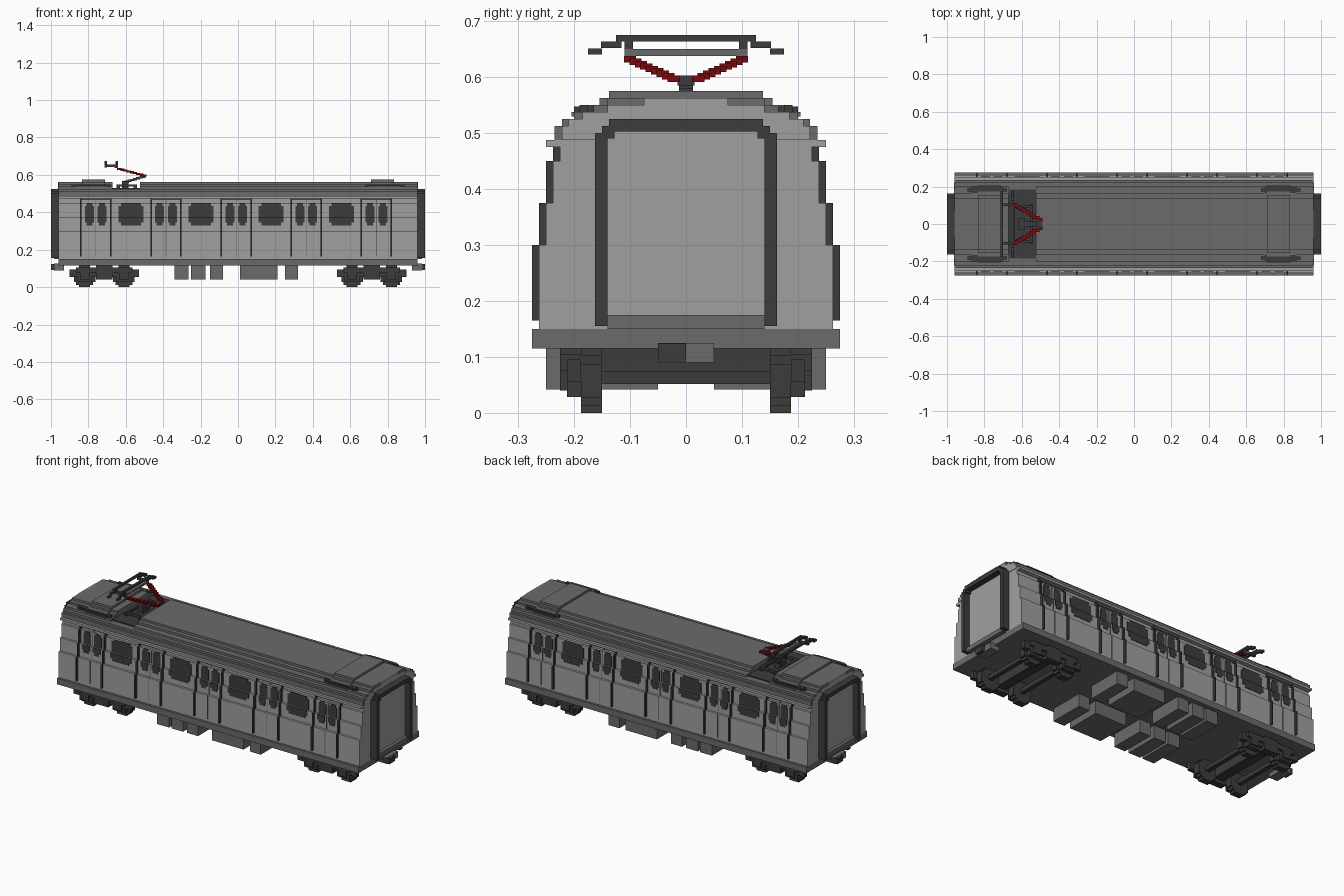
import bpy
import bmesh

cube = bpy.data.objects.get("Cube")
if cube:
    bpy.data.objects.remove(cube, do_unlink=True)


def material(name, r, g, b):
    m = bpy.data.materials.new(name)
    m.diffuse_color = (r, g, b, 1)
    m.use_nodes = True
    m.node_tree.nodes["Principled BSDF"].inputs["Base Color"].default_value = (r, g, b, 1)
    return m


LIGHT = material("light grey", 0.35, 0.35, 0.35)
MID = material("medium grey", 0.147, 0.147, 0.147)
DARK = material("dark grey", 0.045, 0.045, 0.045)
RED = material("dark red", 0.18, 0.003, 0.004)


def part(name, mat, boxes, flip_y=False, flip_x=False):
    """One object made of boxes (x0, x1, y0, y1, z0, z1), optionally mirrored."""
    for flip, i in ((flip_y, 2), (flip_x, 0)):
        if flip:
            boxes = boxes + [b[:i] + (-b[i + 1], -b[i]) + b[i + 2:] for b in boxes]
    bm = bmesh.new()
    for x0, x1, y0, y1, z0, z1 in boxes:
        verts = bmesh.ops.create_cube(bm, size=1)["verts"]
        for v in verts:
            v.co = (x1 if v.co.x > 0 else x0, y1 if v.co.y > 0 else y0, z1 if v.co.z > 0 else z0)
    mesh = bpy.data.meshes.new(name)
    bm.to_mesh(mesh)
    bm.free()
    mesh.materials.append(mat)
    ob = bpy.data.objects.new(name, mesh)
    bpy.context.collection.objects.link(ob)
    return ob


def slab(x0, x1, half, z0, z1):
    return (x0, x1, -half, half, z0, z1)


END = 0.96
WALL = [(0.15, 0.3, 0.2625), (0.3, 0.375, 0.25), (0.375, 0.45, 0.2375), (0.45, 0.475, 0.225)]
ROOF = [(0.4875, 0.5125, 0.235), (0.5125, 0.525, 0.222), (0.525, 0.5375, 0.2),
        (0.5375, 0.55, 0.165), (0.55, 0.5625, 0.14)]

# Body shell: walls that step inwards, gutter and sill
part("body_shell", LIGHT, [slab(-END, END, h, a, b) for a, b, h in WALL])
part("gutter", LIGHT, [slab(-END, END, 0.25, 0.475, 0.4875)])
part("floor_sill", MID, [slab(-END, END, 0.275, 0.115, 0.15)])

# Roof steps, broken by the well for the current collector
WELL = (-0.67, -0.525)
roof = []
for a, b, h in ROOF:
    if a < 0.52:
        roof.append(slab(-END, END, h, a, b))
    else:
        roof += [slab(-END, WELL[0], h, a, b), slab(WELL[1], END, h, a, b)]
part("roof", MID, roof)
part("roof_well_floor", DARK, [slab(*WELL, 0.185, 0.525, 0.531)])
part("roof_end_panels", LIGHT,
     [(END - 0.01, END + 0.003, -h, h, a, b) for (a, b, _), h in
      zip(ROOF, (0.222, 0.21, 0.185, 0.14, 0.075))], flip_x=True)

# Raised roof fairings with dark vents along their sides
part("roof_fairings", MID,
     [slab(0.71, 0.835, h, a, b) for a, b, h in
      ((0.53, 0.5375, 0.205), (0.5375, 0.55, 0.175), (0.55, 0.5625, 0.155), (0.5625, 0.575, 0.1375))],
     flip_x=True)
part("roof_vents", DARK,
     [(0.68, 0.89, 0.175, 0.19, 0.535, 0.55), (0.7, 0.87, 0.165, 0.2, 0.535, 0.547)],
     flip_y=True, flip_x=True)

# Doors: dark jambs, header, centre seam; windows as thin plates
DOORS = [-0.76 + 0.375 * i for i in range(5)]
WINDOWS = [-0.5725 + 0.375 * i for i in range(4)]
jambs, seams, headers, glass = [], [], [], []


def pane(xc, half_width, corner):
    rows = ((0.33, 0.345, 0.25, corner), (0.345, 0.375, 0.25, 0),
            (0.375, 0.435, 0.2375, 0), (0.435, 0.45, 0.2375, corner))
    return [(xc - half_width + c, xc + half_width - c, h - 0.004, h + 0.003, a, b)
            for a, b, h, c in rows]


for xc in DOORS:
    for a, b, h in WALL:
        a = max(a, 0.165)
        for s in (-0.08, 0.08):
            jambs.append((xc + s - 0.004, xc + s + 0.004, h - 0.004, h + 0.0125, a, b))
        seams.append((xc - 0.002, xc + 0.002, h - 0.004, h + 0.002, a, b))
    headers.append((xc - 0.08, xc + 0.08, 0.22, 0.2375, 0.466, 0.475))
    for s in (-0.034, 0.034):
        glass += pane(xc + s, 0.024, 0.008)
for xc in WINDOWS:
    glass += pane(xc, 0.067, 0.014)
part("door_jambs", DARK, jambs, flip_y=True)
part("door_seams", MID, seams, flip_y=True)
part("door_headers", MID, headers, flip_y=True)
part("windows", DARK, glass, flip_y=True)

# Gangways at both ends
part("gangway_frames", DARK,
     [(END, 1.0, 0.14, 0.1625, 0.155, 0.5), (END, 1.0, 0.128, 0.15, 0.49, 0.5125),
      (END, 1.0, 0, 0.1375, 0.5025, 0.525)], flip_y=True, flip_x=True)
part("gangway_doors", LIGHT, [slab(END - 0.01, END + 0.006, 0.14, 0.175, 0.503)], flip_x=True)
part("gangway_steps", MID, [slab(END - 0.01, 0.985, 0.14, 0.15, 0.175)], flip_x=True)

# Couplers
part("coupler_blocks", MID, [slab(0.93, 0.985, 0.05, 0.09, 0.125)], flip_x=True)
part("coupler_faces", DARK, [(0.94, 1.0, -0.05, 0, 0.092, 0.124)])
part("coupler_face_rear", DARK, [(-1.0, -0.94, 0, 0.05, 0.092, 0.124)])

# Equipment boxes under the floor
part("underfloor_boxes", MID,
     [(a, b, 0.05, 0.25, 0.042, 0.118) for a, b in
      ((-0.34, -0.265), (-0.25, -0.175), (-0.15, -0.08), (0.01, 0.21), (0.25, 0.32))], flip_y=True)

# Bogies: stepped wheels, axles, side frames, axle boxes and transom
wheels, axles, frames = [], [], []
BOGIE = 0.715
for s in (-0.105, 0.105):
    x = BOGIE + s
    for r, z0, z1 in ((0.03, 0, 0.115), (0.045, 0.0125, 0.1025), (0.057, 0.0275, 0.0875)):
        wheels.append((x - r, x + r, 0.15, 0.1875, z0, z1))
    axles.append((x - 0.0125, x + 0.0125, 0, 0.16, 0.052, 0.075))
    frames.append((x - 0.04, x + 0.04, 0.1875, 0.213, 0.028, 0.07))
    frames.append((x - 0.025, x + 0.025, 0.2, 0.225, 0.04, 0.08))
frames += [(BOGIE - 0.185, BOGIE + 0.185, 0.1875, 0.213, 0.055, 0.095),
           (BOGIE - 0.15, BOGIE + 0.15, 0.1875, 0.225, 0.075, 0.105),
           (BOGIE - 0.045, BOGIE + 0.045, 0.1875, 0.225, 0.04, 0.115),
           (BOGIE - 0.03, BOGIE + 0.03, 0, 0.19, 0.06, 0.116)]
part("wheels", DARK, wheels, flip_y=True, flip_x=True)
part("axles", DARK, axles, flip_y=True, flip_x=True)
part("bogie_frames", DARK, frames, flip_y=True, flip_x=True)


# Current collector: stepped arms, knee joint and horned head
def stair(p, q, n, size):
    boxes = []
    for i in range(n):
        c = [a + (b - a) * i / (n - 1) for a, b in zip(p, q)]
        boxes.append(tuple(v for k in range(3) for v in (c[k] - size[k] / 2, c[k] + size[k] / 2)))
    return boxes


part("collector_base", DARK,
     [(-0.65, -0.635, 0, 0.1, 0.537, 0.55), (-0.555, -0.54, 0, 0.1, 0.537, 0.55),
      (-0.65, -0.54, 0.085, 0.1, 0.537, 0.55), (-0.62, -0.585, 0, 0.03, 0.53, 0.565),
      (-0.65, -0.63, 0.085, 0.105, 0.525, 0.54), (-0.56, -0.54, 0.085, 0.105, 0.525, 0.54)],
     flip_y=True)
part("collector_lower_arm", DARK,
     stair((-0.61, 0, 0.56), (-0.505, 0, 0.59), 8, (0.022, 0.025, 0.0125))
     + [slab(-0.525, -0.495, 0.015, 0.585, 0.603)])
part("collector_upper_arms", RED,
     stair((-0.5, 0.022, 0.597), (-0.635, 0.1, 0.632), 9, (0.022, 0.022, 0.0115)), flip_y=True)
part("collector_crossbar", MID, [slab(-0.66, -0.645, 0.11, 0.638, 0.65)])
part("collector_head_links", DARK,
     [(-0.71, -0.645, 0.095, 0.11, 0.643, 0.655), (-0.71, -0.7, 0.095, 0.11, 0.643, 0.67),
      (-0.655, -0.645, 0.095, 0.11, 0.643, 0.67)], flip_y=True)
part("collector_head_bars", DARK,
     [(x, x + 0.0125, a, b, z, z + 0.0115) for x in (-0.7125, -0.655)
      for a, b, z in ((0, 0.125, 0.664), (0.115, 0.152, 0.652), (0.15, 0.175, 0.64))], flip_y=True)
